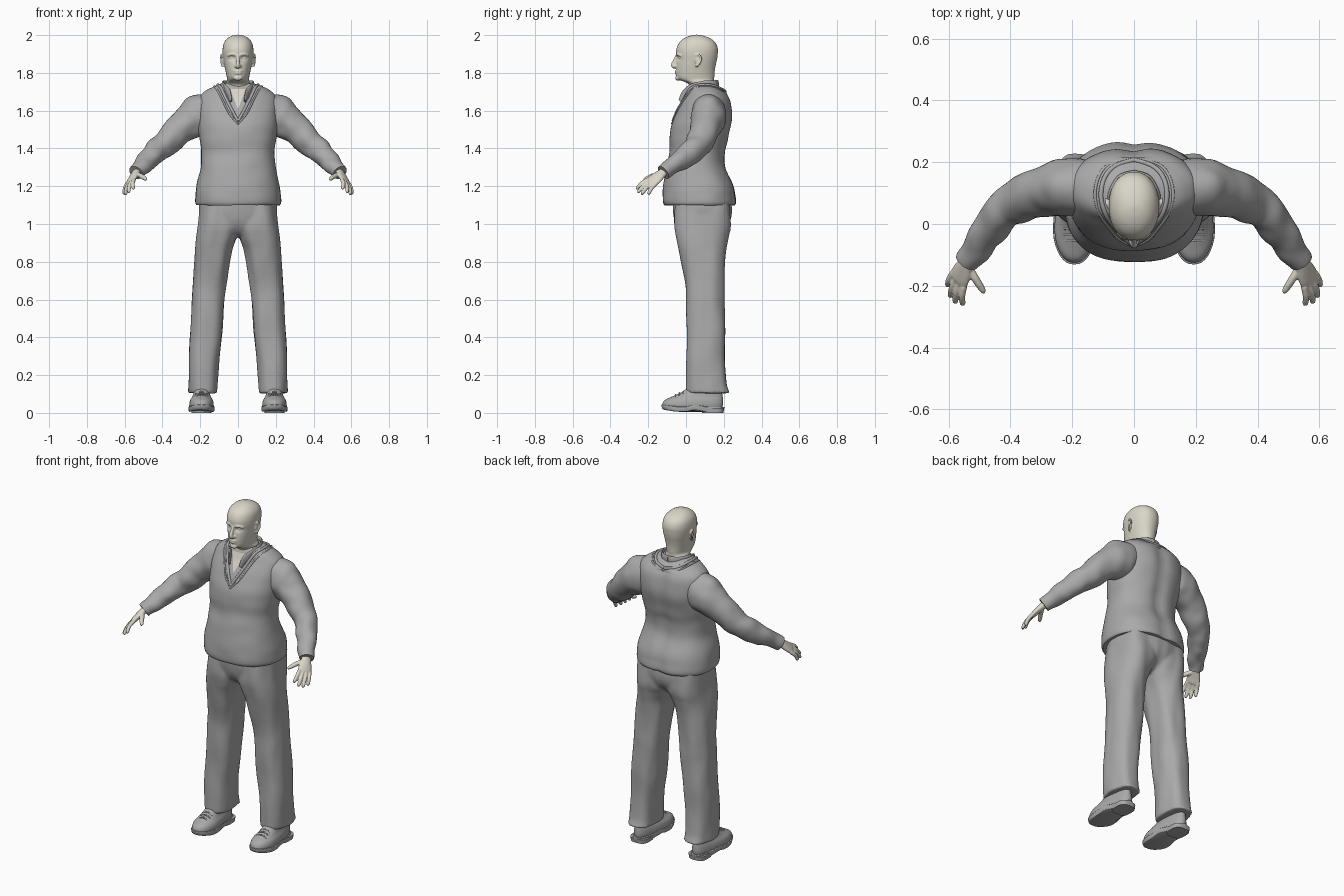
import bpy, bmesh, math
from mathutils import Vector, Matrix, noise
from mathutils.bvhtree import BVHTree


def material(name, rgb):
    m = bpy.data.materials.new(name)
    m.diffuse_color = (*rgb, 1)
    return m


CLOTH = material("grey cloth", (0.40, 0.40, 0.40))
SKIN = material("pale skin", (0.70, 0.67, 0.58))


def smooth(rows, n=5):
    """Catmull-Rom interpolation of rows of numbers."""
    out, last = [], len(rows) - 1
    for i in range(last):
        p = [rows[max(0, i - 1)], rows[i], rows[i + 1], rows[min(last, i + 2)]]
        for k in range(n):
            t = k / n
            out.append(tuple(0.5 * (2 * b + (c - a) * t + (2 * a - 5 * b + 4 * c - d) * t * t
                                    + (3 * b - a - 3 * c + d) * t ** 3) for a, b, c, d in zip(*p)))
    return out + [rows[-1]]


def skin_rings(bm, rings):
    """Join rings of points into a capped shell."""
    vs = [[bm.verts.new(p) for p in r] for r in rings]
    n = len(vs[0])
    faces = [bm.faces.new((a[i], a[(i + 1) % n], b[(i + 1) % n], b[i]))
             for a, b in zip(vs, vs[1:]) for i in range(n)]
    faces += [bm.faces.new(vs[0][::-1]), bm.faces.new(vs[-1])]
    bmesh.ops.recalc_face_normals(bm, faces=faces)


def loft(bm, rows, power=2.3, n=40, steps=5):
    """Stack of rounded sections: z, x min, x max, y min, y max."""
    rings = []
    for z, x0, x1, y0, y1 in smooth(rows, steps):
        ring = []
        for i in range(n):
            a = 2 * math.pi * i / n
            c, s = math.cos(a), math.sin(a)
            ring.append(Vector(((x0 + x1) / 2 + (x1 - x0) / 2 * math.copysign(abs(c) ** (2 / power), c),
                                (y0 + y1) / 2 + (y1 - y0) / 2 * math.copysign(abs(s) ** (2 / power), s), z)))
        rings.append(ring)
    skin_rings(bm, rings)


def tube(bm, rows, ref=(0, 1, 0), n=16, steps=5):
    """Tube through x, y, z, radius along ref, radius across."""
    rows = smooth(rows, steps)
    pts = [Vector(r[:3]) for r in rows]
    rings = []
    for i, r in enumerate(rows):
        t = (pts[min(i + 1, len(pts) - 1)] - pts[max(i - 1, 0)]).normalized()
        u = Vector(ref)
        u = (u - t * u.dot(t)).normalized()
        w = t.cross(u)
        ra, rb = max(r[3], 0.001), max(r[4], 0.001)
        rings.append([pts[i] + u * ra * math.cos(2 * math.pi * k / n) + w * rb * math.sin(2 * math.pi * k / n)
                      for k in range(n)])
    skin_rings(bm, rings)


def ball(bm, centre, radii):
    m = Matrix.Translation(centre) @ Matrix.Diagonal((*radii, 1))
    bmesh.ops.create_uvsphere(bm, u_segments=20, v_segments=12, radius=1, matrix=m)


def folds(bm, amount, scale):
    """Gentle cloth folds."""
    bm.normal_update()
    for v in bm.verts:
        p = Vector((v.co.x * scale[0], v.co.y * scale[1], v.co.z * scale[2]))
        v.co += v.normal * noise.noise(p) * amount


def finish(bm, name, mat, mirror=False, voxel=0, relax=3):
    me = bpy.data.meshes.new(name)
    bm.to_mesh(me)
    bm.free()
    me.materials.append(mat)
    ob = bpy.data.objects.new(name, me)
    bpy.context.collection.objects.link(ob)
    if mirror:
        ob.modifiers.new("mirror", 'MIRROR').use_mirror_merge = False
    if voxel:
        r = ob.modifiers.new("blend", 'REMESH')
        r.mode, r.voxel_size, r.use_smooth_shade = 'VOXEL', voxel, True
        s = ob.modifiers.new("relax", 'SMOOTH')
        s.factor, s.iterations = 0.5, relax
    bpy.ops.object.select_all(action='DESELECT')
    bpy.context.view_layer.objects.active = ob
    ob.select_set(True)
    bpy.ops.object.shade_smooth_by_angle(angle=math.radians(50))
    return ob


def sym(rows):
    return [(z, -w, w, f, b) for z, w, f, b in rows]


# sweater body
bm = bmesh.new()
loft(bm, sym([(1.10, .222, -.115, .262), (1.115, .228, -.122, .268), (1.15, .227, -.124, .265),
              (1.20, .221, -.12, .255), (1.30, .199, -.105, .213), (1.38, .195, -.088, .21),
              (1.45, .203, -.086, .226), (1.52, .21, -.078, .24), (1.58, .212, -.056, .247),
              (1.64, .21, -.025, .24), (1.68, .198, -.002, .224), (1.71, .165, .01, .198),
              (1.73, .125, .02, .172), (1.745, .085, .03, .155)]), n=64)
for v in bm.verts:
    if v.co.y > .1 and v.co.z < 1.69:
        v.co.y -= .012 * math.exp(-(v.co.x / .035) ** 2)
folds(bm, .004, (9, 9, 12))
surface = BVHTree.FromBMesh(bm)
finish(bm, "sweater_body", CLOTH)

# sweater sleeves
bm = bmesh.new()
tube(bm, [(.13, .12, 1.60, .085, .09), (.20, .12, 1.575, .092, .112), (.255, .115, 1.54, .086, .098),
          (.32, .098, 1.49, .077, .08), (.39, .066, 1.42, .07, .068), (.43, .03, 1.385, .062, .062),
          (.475, -.03, 1.338, .055, .055), (.515, -.088, 1.297, .045, .045),
          (.538, -.12, 1.272, .039, .04)], n=32, steps=8)
folds(bm, .009, (14, 14, 14))
finish(bm, "sweater_sleeves", CLOTH, mirror=True)

# ribbed neckline: V in front, round behind
bm = bmesh.new()
for r, grow in ((.008, 0), (.005, .016)):
    path = []
    for x, y, z in ((0, -.07, 1.545), (.03, -.05, 1.60), (.06, -.02, 1.66), (.09, .03, 1.72),
                    (.108, .09, 1.74), (.095, .15, 1.73), (.06, .19, 1.715), (0, .205, 1.70)):
        p = surface.find_nearest(Vector((x + grow * (x > 0), y, z - grow)))[0]
        path.append((*p, r, r))
    tube(bm, path, ref=(.5, .3, 1), n=10, steps=4)
finish(bm, "sweater_neckline", CLOTH, mirror=True)

# open shirt collar
bm = bmesh.new()
tube(bm, [(0, .168, 1.735, .026, .007), (.05, .15, 1.735, .026, .007), (.08, .09, 1.733, .025, .007),
          (.07, .03, 1.715, .025, .007), (.05, -.002, 1.69, .024, .007), (.037, -.03, 1.65, .012, .005)],
     ref=(0, 0, 1))
finish(bm, "shirt_collar", CLOTH, mirror=True)

# bare skin in the open collar
bm = bmesh.new()
rows = []
for j in range(9):
    z = 1.615 + .0125 * j
    row = []
    for i in range(7):
        x = (i / 3 - 1) * (.003 + .0048 * j)
        hit = surface.ray_cast(Vector((x, -1, z)), Vector((0, 1, 0)))[0]
        row.append(bm.verts.new((x, hit.y - .004, z)))
    rows.append(row)
for a, b in zip(rows, rows[1:]):
    for i in range(6):
        bm.faces.new((a[i], a[i + 1], b[i + 1], b[i]))
finish(bm, "open_collar_skin", SKIN)

# trousers: two legs and a pelvis blended together
bm = bmesh.new()
loft(bm, [(1.14, -.01, .20, -.06, .232), (1.0, -.01, .214, -.064, .238), (.93, .008, .222, -.055, .224),
          (.85, .036, .229, -.038, .212), (.70, .058, .238, -.01, .205), (.60, .07, .246, 0, .206),
          (.40, .086, .256, .005, .206), (.25, .102, .26, 0, .208), (.15, .112, .262, 0, .216),
          (.105, .115, .262, 0, .233)], power=2.4, n=48, steps=8)
loft(bm, sym([(1.14, .205, -.07, .238), (1.05, .208, -.066, .24), (.99, .16, -.05, .215),
              (.95, .08, -.02, .17), (.935, .03, .02, .13)]), n=48)
folds(bm, .008, (16, 16, 5))
finish(bm, "trousers", CLOTH, mirror=True, voxel=.009, relax=4)

# shoes: upper, sole and heel
def foot_taper(bm):
    for v in bm.verts:
        t = min(1, max(0, (v.co.y + .04) / .16))
        v.co.x = .193 + (v.co.x - .193) * (1 - .24 * t)
    return bm


bm = bmesh.new()
loft(bm, [(.022, .128, .258, -.12, .19), (.045, .124, .262, -.125, .196), (.068, .128, .258, -.112, .196),
          (.088, .138, .248, -.07, .194), (.11, .143, .243, -.022, .19), (.15, .146, .24, .03, .18)])
finish(foot_taper(bm), "shoe_uppers", CLOTH, mirror=True)
bm = bmesh.new()
loft(bm, [(.006, .124, .262, -.115, .195), (.01, .12, .266, -.125, .2), (.028, .119, .267, -.131, .203),
          (.032, .121, .265, -.129, .201)], steps=2)
for v in bm.verts:  # toe spring and arch
    v.co.z += .012 * max(0, (-v.co.y - .05) / .08) + .01 * math.exp(-((v.co.y - .05) / .03) ** 2)
finish(foot_taper(bm), "shoe_soles", CLOTH, mirror=True)
bm = bmesh.new()
loft(bm, [(0, .124, .262, .085, .198), (.025, .121, .265, .08, .202)], power=3, steps=1)
finish(foot_taper(bm), "shoe_heels", CLOTH, mirror=True)

# shoe laces
bm = bmesh.new()
for y, z in ((-.055, .097), (-.035, .106), (-.015, .114)):
    tube(bm, [(.16, y, z - .014, .004, .004), (.193, y, z, .004, .004), (.226, y, z - .014, .004, .004)], n=8)
finish(bm, "shoe_laces", CLOTH, mirror=True)

# head and neck
bm = bmesh.new()
loft(bm, sym([(1.62, .066, .03, .15), (1.70, .065, .022, .15), (1.742, .065, .012, .148),
              (1.763, .058, -.035, .148), (1.78, .06, -.05, .15), (1.81, .066, -.053, .152),
              (1.84, .072, -.052, .157), (1.87, .077, -.05, .164), (1.90, .081, -.052, .168),
              (1.93, .081, -.05, .168), (1.96, .074, -.036, .156), (1.982, .057, -.012, .13),
              (1.996, .034, .02, .095), (2.002, .008, .05, .062)]), power=2.15, n=64)
for v in bm.verts:  # eye sockets
    if v.co.y < .02:
        v.co.y += .013 * math.exp(-((abs(v.co.x) - .031) / .015) ** 2 - ((v.co.z - 1.878) / .011) ** 2)
# nose, lips and chin
tube(bm, [(0, -.046, 1.895, .008, .008), (0, -.058, 1.868, .009, .009), (0, -.066, 1.845, .013, .012),
          (0, -.062, 1.833, .012, .013), (0, -.052, 1.826, .003, .004)])
ball(bm, (0, -.05, 1.809), (.024, .009, .0055))
ball(bm, (0, -.049, 1.797), (.021, .010, .0055))
ball(bm, (0, -.043, 1.773), (.024, .014, .014))
for s in (-1, 1):  # nostrils, eyes, brows, ears
    ball(bm, (.012 * s, -.053, 1.835), (.008, .010, .008))
    ball(bm, (.031 * s, -.027, 1.878), (.013, .011, .009))
    tube(bm, [(.01 * s, -.048, 1.895, .006, .006), (.034 * s, -.043, 1.899, .007, .007),
              (.056 * s, -.025, 1.89, .006, .006)], ref=(0, 0, 1))
    ball(bm, (.08 * s, .062, 1.868), (.007, .016, .028))
    tube(bm, [(.078 * s, .05, 1.84, .006, .006), (.084 * s, .062, 1.84, .006, .006),
              (.09 * s, .08, 1.87, .005, .005), (.089 * s, .07, 1.895, .005, .005),
              (.081 * s, .05, 1.892, .005, .005)], ref=(1, 0, 0))
finish(bm, "head", SKIN, voxel=.004)

# hands: palm, four fingers and thumb
bm = bmesh.new()
across = Vector((.05, .065, -.03)).normalized()
knuckles = Vector((.568, -.18, 1.225))
tube(bm, [(.522, -.098, 1.29, .026, .022), (.54, -.125, 1.27, .027, .02), (.556, -.155, 1.246, .037, .017),
          (.568, -.18, 1.225, .039, .014), (.573, -.19, 1.217, .028, .006)], ref=across)
tips = ((.555, -.262, 1.186), (.58, -.256, 1.168), (.596, -.236, 1.158), (.604, -.2, 1.158))
for offset, tip in zip((-.03, -.01, .01, .03), tips):
    a, b = knuckles + across * offset, Vector(tip)
    m = a.lerp(b, .5) + Vector((.004, -.002, .005))
    tube(bm, [(*a, .011, .011), (*m, .0105, .0105), (*a.lerp(b, .93), .009, .009), (*b, .003, .003)], ref=across)
tube(bm, [(.537, -.14, 1.262, .014, .014), (.513, -.178, 1.254, .013, .013),
          (.49, -.214, 1.239, .010, .010), (.485, -.224, 1.234, .003, .003)], ref=across)
finish(bm, "hands", SKIN, mirror=True, voxel=.0035, relax=2)
